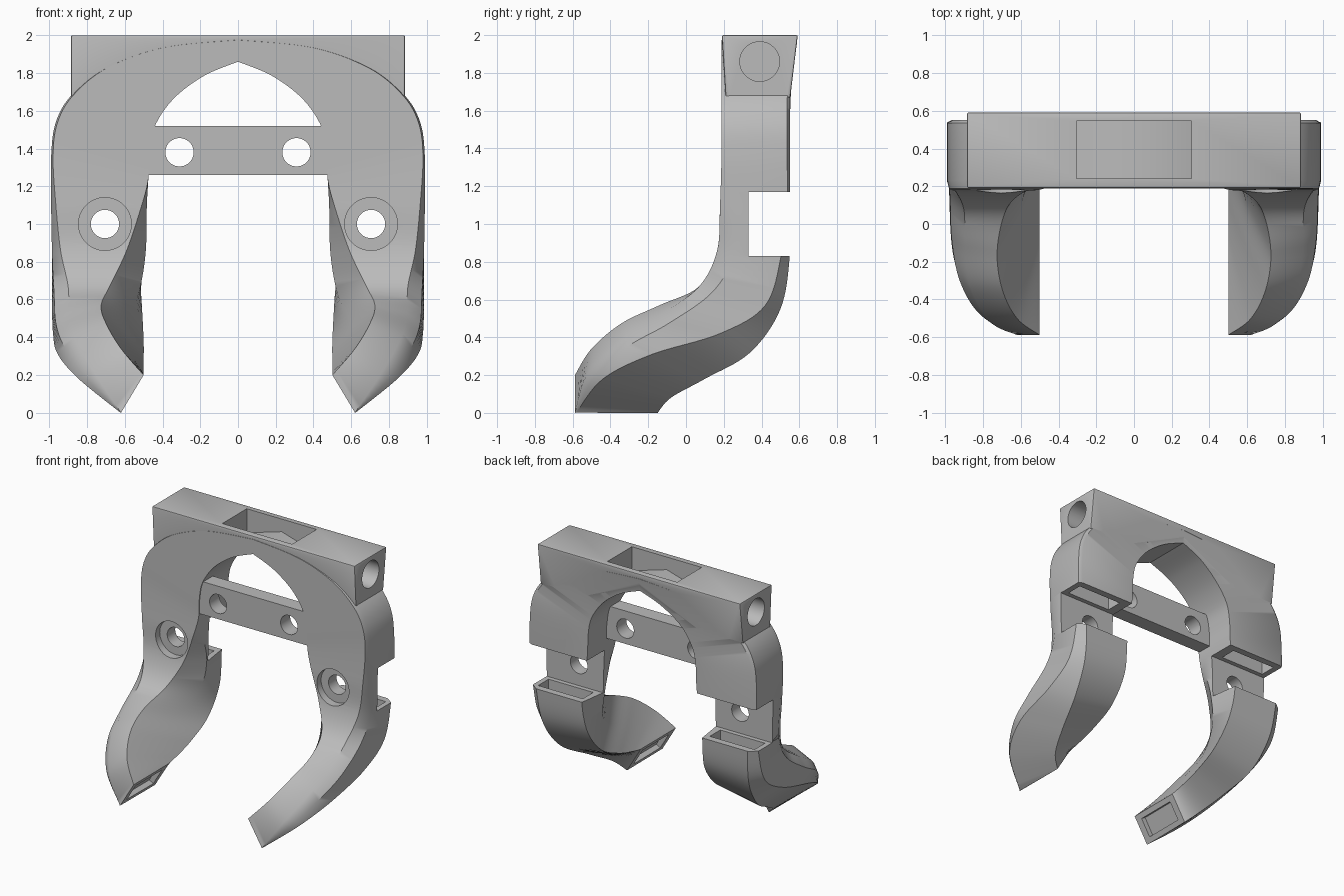
import bpy, bmesh, math
from mathutils import Vector, Matrix

cube = bpy.data.objects.get("Cube")
if cube:
    bpy.data.objects.remove(cube, do_unlink=True)

grey = bpy.data.materials.new("plain_grey")
grey.use_nodes = True
COLOUR = (0.5, 0.5, 0.5, 1)
grey.diffuse_color = COLOUR
grey.node_tree.nodes["Principled BSDF"].inputs["Base Color"].default_value = COLOUR


def make_object(name, bm):
    bmesh.ops.recalc_face_normals(bm, faces=bm.faces[:])
    mesh = bpy.data.meshes.new(name)
    bm.to_mesh(mesh)
    bm.free()
    mesh.materials.append(grey)
    obj = bpy.data.objects.new(name, mesh)
    bpy.context.collection.objects.link(obj)
    return obj


def prism(name, outline, front, back):
    """Extrude an x-z outline from front to back along y."""
    bm = bmesh.new()
    face = bm.faces.new([bm.verts.new((x, front, z)) for x, z in outline])
    new = bmesh.ops.extrude_face_region(bm, geom=[face])["geom"]
    verts = [v for v in new if isinstance(v, bmesh.types.BMVert)]
    bmesh.ops.translate(bm, vec=(0, back - front, 0), verts=verts)
    return make_object(name, bm)


def block(name, centre, size, turn=0):
    bm = bmesh.new()
    place = (Matrix.Translation(centre) @ Matrix.Rotation(turn, 4, "Y")
             @ Matrix.Diagonal((*size, 1)))
    bmesh.ops.create_cube(bm, size=1, matrix=place)
    return make_object(name, bm)


def rod(name, centre, radius, length, axis):
    bm = bmesh.new()
    place = Matrix.Translation(centre) @ Matrix.Rotation(math.pi / 2, 4, axis)
    bmesh.ops.create_cone(bm, cap_ends=True, segments=48, radius1=radius,
                          radius2=radius, depth=length, matrix=place)
    return make_object(name, bm)


def apply(obj, kind, **settings):
    mod = obj.modifiers.new(kind.lower(), kind)
    for key, value in settings.items():
        setattr(mod, key, value)
    bpy.context.view_layer.objects.active = obj
    bpy.ops.object.modifier_apply(modifier=mod.name)


def combine(obj, tool, operation="DIFFERENCE"):
    tool.hide_render = True
    apply(obj, "BOOLEAN", object=tool, operation=operation, solver="EXACT")
    bpy.data.objects.remove(tool, do_unlink=True)


def smooth_path(points, steps=8):
    """Curve passing through all the points."""
    pts = [Vector(p) for p in points]
    pts = [pts[0]] + pts + [pts[-1]]
    path = []
    for a, b, c, d in zip(pts, pts[1:], pts[2:], pts[3:]):
        for i in range(steps):
            t = i / steps
            path.append(0.5 * (2 * b + (c - a) * t + (2 * a - 5 * b + 4 * c - d) * t ** 2
                               + (3 * b - a - 3 * c + d) * t ** 3))
    return path + [pts[-1]]


def lean(z):
    """How far the back tilts outward at a height."""
    return .12 * max(0, z - 1.67)


# Arch outlines, crown to shoulder
inner = [(0, 1.86), (.18, 1.785), (.34, 1.665), (.44, 1.52), (.47, 1.38), (.475, 1.24)]
outer = [(0, 1.985), (.4, 1.94), (.7, 1.83), (.88, 1.685), (.965, 1.54), (.99, 1.36)]


def arch_rail(outline, y, inset=0):
    return [(x - inset * min(1, x), y + (lean(z) if y > .5 else 0),
             z - inset * (1 - min(1, x))) for x, z in outline]


# Seven edge rails of the arm, each running from the crown to the foot
front_inner = arch_rail(inner, .188) + [
    (.51, .18, 1.1), (.59, .165, .86), (.68, .07, .67), (.725, -.14, .57),
    (.7, -.34, .475), (.62, -.5, .34), (.5, -.588, .2)]
front_outer = arch_rail(outer, .188, .01) + [
    (.965, .18, 1.1), (.94, .165, .86), (.9, .07, .67), (.895, -.12, .53),
    (.865, -.34, .4), (.76, -.52, .21), (.62, -.588, 0)]
outer_round = arch_rail(outer, .23) + [
    (.99, .24, 1.1), (.985, .25, .84), (.975, .14, .64), (.965, -.09, .475),
    (.92, -.31, .35), (.81, -.485, .19), (.622, -.584, .001)]
side_crease = arch_rail(outer, .535) + [
    (.99, .535, 1.1), (.985, .505, .84), (.985, .42, .57), (.98, .18, .42),
    (.955, -.18, .31), (.845, -.44, .18), (.625, -.58, .002)]
back_outer = arch_rail(outer, .55, .025) + [
    (.955, .55, 1.1), (.925, .55, .84), (.9, .5, .55), (.86, .34, .32),
    (.78, .1, .18), (.7, -.08, .08), (.62, -.15, 0)]
back_inner = arch_rail(inner, .55) + [
    (.49, .55, 1.1), (.525, .55, .84), (.51, .5, .58), (.5, .34, .38),
    (.5, .12, .27), (.5, -.05, .22), (.5, -.15, .2)]
inner_crease = arch_rail(inner, .3) + [
    (.483, .25, 1.1), (.49, .31, .84), (.53, .28, .62), (.6, .09, .47),
    (.59, -.11, .37), (.555, -.27, .28), (.5, -.36, .2)]

# Arch and both curled legs as one mirrored loft
rails = [smooth_path(r) for r in (front_inner, front_outer, outer_round, side_crease,
                                  back_outer, back_inner, inner_crease)]
half = list(zip(*rails))
mirrored = [[Vector((-p.x, p.y, p.z)) for p in ring] for ring in half[:0:-1]]
bm = bmesh.new()
rings = [[bm.verts.new(p) for p in ring] for ring in mirrored + half]
for a, b in zip(rings, rings[1:]):
    for i in range(len(a)):
        j = (i + 1) % len(a)
        bm.faces.new((a[i], a[j], b[j], b[i]))
bm.faces.new(rings[0])
bm.faces.new(rings[-1])
frame = make_object("arched_frame", bm)

# Top beam, its back leaning with the arch and its front ends drawn in
beam = prism("top_beam", [(-.885, 2), (.885, 2), (.885, 1.67), (.5, 1.67), (0, 1.9),
                          (-.5, 1.67), (-.885, 1.67)], .19, .59)
for v in beam.data.vertices:
    if v.co.y > .4:
        v.co.y = .552 + lean(v.co.z)
    elif v.co.z < 1.95 and abs(v.co.x) > .8:
        v.co.y = .21
apply(beam, "BEVEL", width=.008, segments=2, limit_method="ANGLE")
combine(frame, beam, "UNION")

# Cross bar between the arms
bar = block("cross_bar", (0, .255, 1.39), (1.04, .12, .26))
combine(frame, bar, "UNION")

# Roofed pocket in the top of the beam
combine(frame, prism("top_pocket", [(-.305, 2.1), (.305, 2.1), (.305, 1.81), (0, 1.9),
                                    (-.305, 1.81)], .24, .545))

for side in (-1, 1):
    # Sockets in the beam ends
    combine(frame, rod("end_socket", (side * .7, .39, 1.86), .105, .6, "Y"))
    # Holes in the bar
    combine(frame, rod("bar_hole", (side * .31, .3, 1.38), .075, .5, "X"))
    # Rear notches with hollow rims above and below
    combine(frame, block("rear_notch", (side * .75, .53, 1), (.7, .4, .34)))
    combine(frame, block("rim_pocket", (side * .75, .43, 1.01), (.39, .13, .54)))
    # Stepped screw holes in the legs
    combine(frame, rod("counterbore", (side * .705, .13, 1), .14, .2, "X"))
    combine(frame, rod("leg_hole", (side * .705, .3, 1), .075, .6, "X"))
    # Recesses in the foot faces
    combine(frame, block("foot_recess", (side * .56, -.368, .1), (.15, .33, .08), side * 1.03))

# Smooth curved faces with sharp edges kept
bpy.ops.object.select_all(action="DESELECT")
frame.select_set(True)
bpy.context.view_layer.objects.active = frame
bpy.ops.object.shade_smooth_by_angle(angle=math.radians(35))
